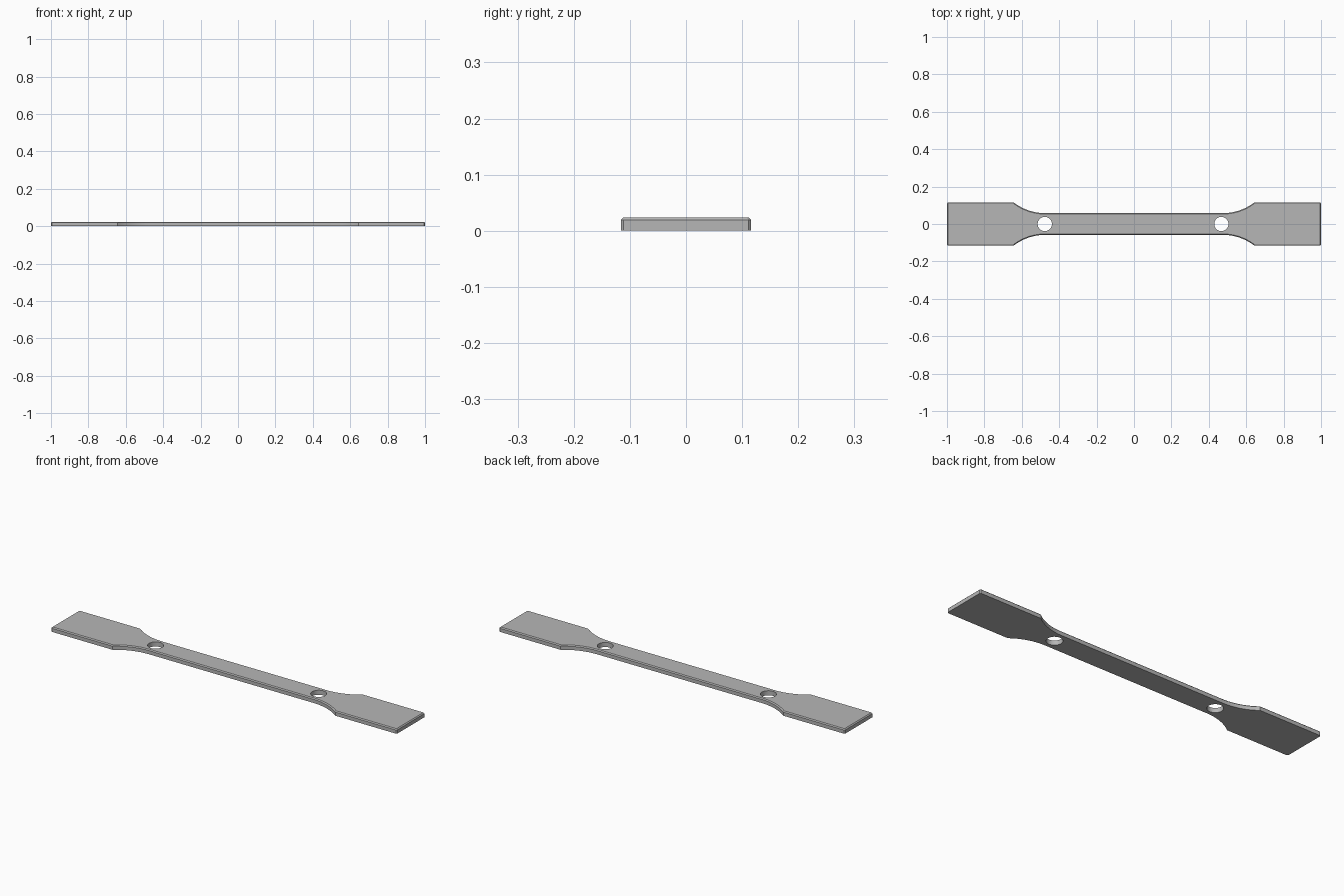
import bpy
import bmesh
from math import asin, sin, cos, radians

LENGTH, WIDE, NECK, THICK = 1.0, 0.116, 0.058, 0.024   # half length, half widths, thickness
SHOULDER, TANGENT, CHAMFER = 0.644, 0.475, 0.005
HOLES, HOLE_RADIUS = (-0.477, 0.467), 0.038
ARC_STEPS = 12

if "Cube" in bpy.data.objects:
    bpy.data.objects.remove(bpy.data.objects["Cube"])

# Plain grey metal
grey = bpy.data.materials.new("grey_metal")
grey.use_nodes = True
colour = (0.47, 0.47, 0.47, 1)
grey.diffuse_color = colour
grey.node_tree.nodes["Principled BSDF"].inputs["Base Color"].default_value = colour

# Quarter outline: clipped end corner, shoulder, concave arc into the neck
dx, dy = SHOULDER - TANGENT, WIDE - NECK
radius = (dx * dx + dy * dy) / (2 * dy)
sweep = asin(dx / radius)
quarter = [(LENGTH, WIDE - CHAMFER), (LENGTH - CHAMFER, WIDE)]
for i in range(ARC_STEPS + 1):
    a = sweep * (1 - i / ARC_STEPS)
    quarter.append((TANGENT + radius * sin(a), NECK + radius * (1 - cos(a))))

# Mirror the quarter into a closed loop
half = quarter + [(-x, y) for x, y in reversed(quarter)]
outline = half + [(x, -y) for x, y in reversed(half)]

# Flat bar with a chamfered top rim
bm = bmesh.new()
base = bm.faces.new([bm.verts.new((x, y, 0)) for x, y in outline])
top = bmesh.ops.extrude_face_region(bm, geom=[base], use_keep_orig=True)["geom"]
top_verts = [g for g in top if isinstance(g, bmesh.types.BMVert)]
bmesh.ops.translate(bm, vec=(0, 0, THICK), verts=top_verts)
bmesh.ops.recalc_face_normals(bm, faces=bm.faces[:])
rim = [e for e in bm.edges if all(v.co.z > THICK / 2 for v in e.verts)]
bmesh.ops.bevel(bm, geom=rim, offset=CHAMFER, segments=1, affect='EDGES',
                clamp_overlap=False)
bmesh.ops.recalc_face_normals(bm, faces=bm.faces[:])
mesh = bpy.data.meshes.new("flat_bar")
bm.to_mesh(mesh)
bm.free()
mesh.materials.append(grey)
bar = bpy.data.objects.new("flat_bar", mesh)
bpy.context.collection.objects.link(bar)

# Through holes at both ends of the neck
for x in HOLES:
    bpy.ops.mesh.primitive_cylinder_add(vertices=48, radius=HOLE_RADIUS, depth=0.2,
                                        location=(x, 0, 0))
    cutter = bpy.context.object
    cutter.name = "hole_cutter"
    cutter.data.materials.append(grey)
    cut = bar.modifiers.new("hole", 'BOOLEAN')
    cut.operation, cut.solver, cut.object = 'DIFFERENCE', 'EXACT', cutter
    bpy.ops.object.select_all(action='DESELECT')
    bar.select_set(True)
    bpy.context.view_layer.objects.active = bar
    bpy.ops.object.modifier_apply(modifier=cut.name)
    bpy.data.objects.remove(cutter)

# Smooth arcs and hole walls, crisp chamfers
bpy.ops.object.shade_smooth_by_angle(angle=radians(20))
